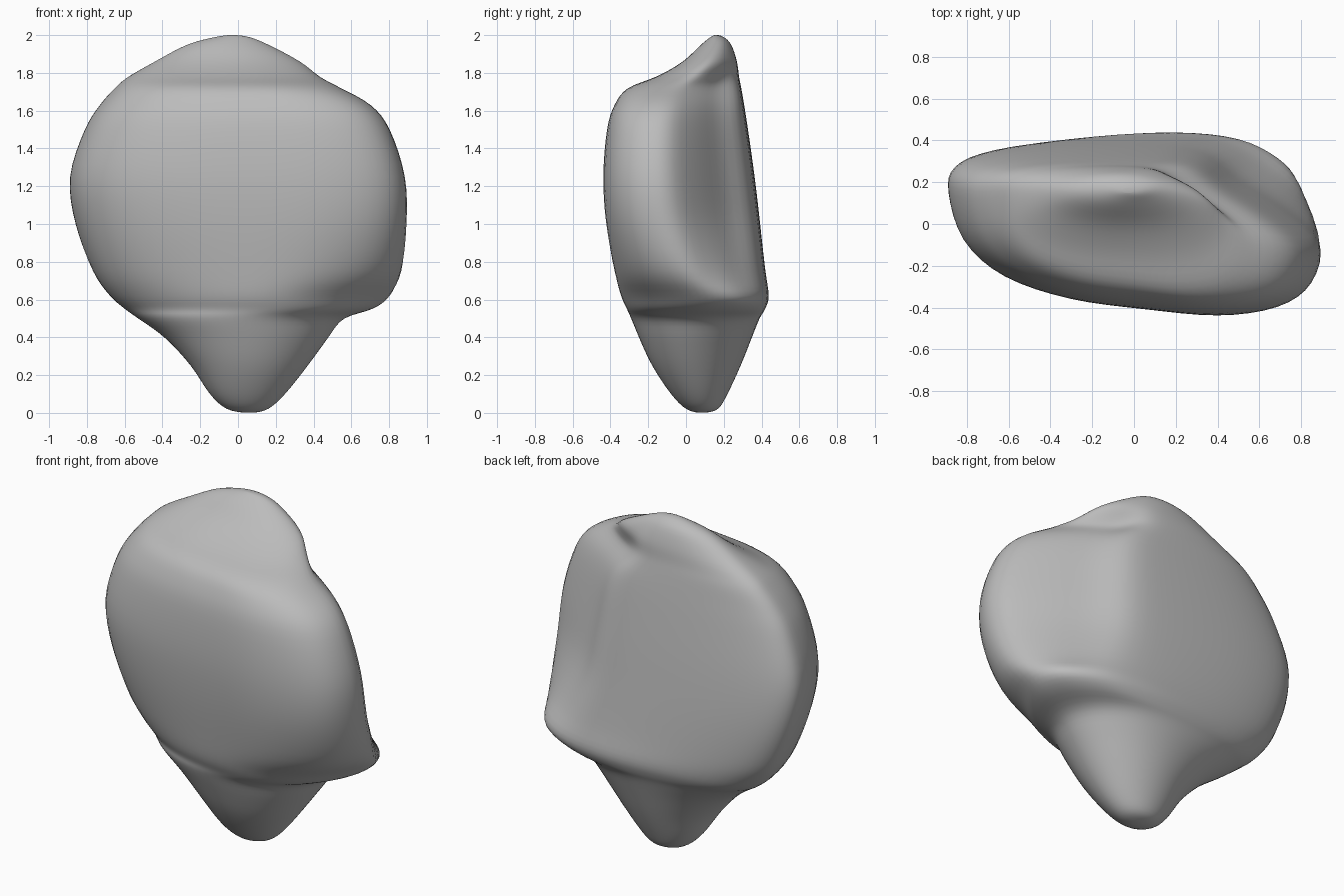
import bpy, bmesh, math
from mathutils import Vector

if "Cube" in bpy.data.objects:
    bpy.data.objects.remove(bpy.data.objects["Cube"], do_unlink=True)

# Unit cross-sections, counter-clockwise from the -x end through the front
COUNT = 16
oval = [(math.cos(math.pi + math.tau * i / COUNT), math.sin(math.pi + math.tau * i / COUNT))
        for i in range(COUNT)]
ledge = [(-1, .35), (-.93, -.15), (-.72, -.55), (-.4, -.85), (0, -1), (.35, -.98), (.66, -.75),
         (.87, -.4), (1, .05), (.98, .4), (.86, .68), (.6, .92), (.2, 1), (-.3, .95), (-.7, .82), (-.92, .62)]
slab = [(-1, .47), (-.92, -.1), (-.7, -.53), (-.34, -.8), (.06, -.92), (.46, -1), (.78, -.9),
        (.96, -.62), (1, -.15), (.8, .25), (.54, .6), (.36, .92), (.06, 1), (-.45, 1), (-.8, .92), (-.97, .76)]
shapes = [oval, ledge, slab, oval]

# Height, x range, y range, and position along the list of shapes
levels = [
    (0, .04, .08, .07, .1, 0),
    (.02, -.06, .16, 0, .17, 0),
    (.1, -.15, .25, -.08, .22, 0),
    (.25, -.25, .37, -.18, .29, 0),
    (.4, -.39, .48, -.25, .35, .2),
    (.5, -.53, .56, -.29, .39, .5),
    (.55, -.6, .71, -.31, .42, .9),
    (.62, -.68, .8, -.34, .44, 1),
    (.75, -.77, .87, -.38, .42, 1.5),
    (1, -.86, .89, -.425, .39, 1.9),
    (1.25, -.89, .88, -.44, .36, 2),
    (1.5, -.81, .8, -.42, .325, 2),
    (1.63, -.73, .7, -.38, .305, 2),
    (1.72, -.65, .54, -.31, .29, 2),
    (1.78, -.58, .43, -.16, .28, 2.2),
    (1.86, -.44, .33, -.02, .27, 2.6),
    (1.95, -.27, .16, .08, .24, 3),
    (1.99, -.12, .06, .13, .2, 3),
    (2, -.05, -.01, .15, .17, 3),
]


def ring(z, x0, x1, y0, y1, blend):
    k = min(int(blend), len(shapes) - 2)
    points = []
    for a, b in zip(shapes[k], shapes[k + 1]):
        p = Vector(a).lerp(Vector(b), blend - k)
        points.append(Vector(((x0 + x1 + p.x * (x1 - x0)) / 2, (y0 + y1 + p.y * (y1 - y0)) / 2, z)))
    return points


def spline(a, b, c, d, t):
    return (2 * b + (c - a) * t + (2 * a - 5 * b + 4 * c - d) * t * t
            + (3 * b - a - 3 * c + d) * t ** 3) / 2


def refine(points, closed, steps=4):
    n = len(points)
    at = (lambda i: points[i % n]) if closed else (lambda i: points[max(0, min(i, n - 1))])
    out = [spline(at(i - 1), at(i), at(i + 1), at(i + 2), s / steps)
           for i in range(n if closed else n - 1) for s in range(steps)]
    return out if closed else out + [points[-1]]


# Smooth skin through the rings
columns = [refine(list(col), False) for col in zip(*[ring(*l) for l in levels])]
rows = [refine(list(row), True) for row in zip(*columns)]
bm = bmesh.new()
grid = [[bm.verts.new(p) for p in row] for row in rows]
for low, high in zip(grid, grid[1:]):
    for i in range(len(low)):
        j = (i + 1) % len(low)
        bm.faces.new((low[i], low[j], high[j], high[i]))
bm.faces.new(reversed(grid[0]))
bm.faces.new(grid[-1])
# Relax the skin slightly, as worn stone
for _ in range(3):
    bmesh.ops.smooth_vert(bm, verts=bm.verts, factor=.4, use_axis_x=True, use_axis_y=True, use_axis_z=True)
bmesh.ops.recalc_face_normals(bm, faces=bm.faces)
for f in bm.faces:
    f.smooth = True
mesh = bpy.data.meshes.new("boulder")
bm.to_mesh(mesh)
bm.free()
boulder = bpy.data.objects.new("boulder", mesh)
bpy.context.collection.objects.link(boulder)

# Plain grey stone
stone = bpy.data.materials.new("grey_stone")
stone.use_nodes = True
colour = (.5, .5, .5, 1)
stone.diffuse_color = colour
stone.node_tree.nodes["Principled BSDF"].inputs["Base Color"].default_value = colour
mesh.materials.append(stone)
